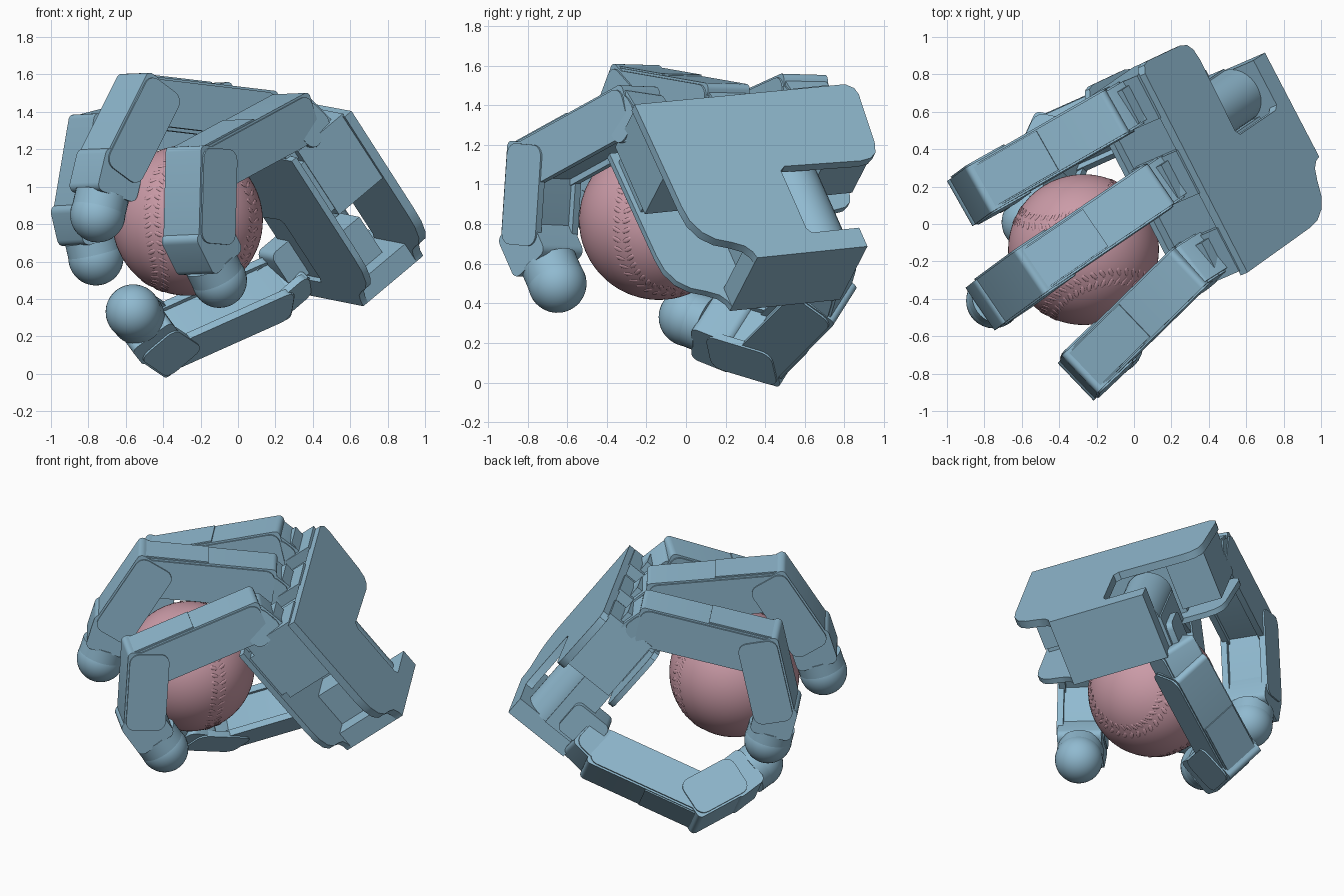
import bpy, bmesh, math
from mathutils import Vector, Matrix

cube = bpy.data.objects.get("Cube")
if cube:
    bpy.data.objects.remove(cube)


def material(name, rgb):
    m = bpy.data.materials.new(name)
    m.use_nodes = True
    m.diffuse_color = (*rgb, 1)
    m.node_tree.nodes["Principled BSDF"].inputs["Base Color"].default_value = (*rgb, 1)
    return m


BLUE = material("steel blue", (0.28, 0.49, 0.63))
PINK = material("dusty pink", (0.60, 0.33, 0.39))


def finish(name, bm, frame, mat=BLUE):
    bmesh.ops.recalc_face_normals(bm, faces=bm.faces)
    me = bpy.data.meshes.new(name)
    bm.to_mesh(me)
    bm.free()
    me.materials.append(mat)
    ob = bpy.data.objects.new(name, me)
    ob.matrix_world = frame
    bpy.context.collection.objects.link(ob)
    bpy.ops.object.select_all(action="DESELECT")
    ob.select_set(True)
    bpy.context.view_layer.objects.active = ob
    bpy.ops.object.shade_smooth_by_angle(angle=math.radians(35))
    return ob


def box(name, frame, lo, hi, axis=0, r=0.0):
    """Box between two local corners; edges along one axis are rounded."""
    lo, hi = Vector(lo), Vector(hi)
    bm = bmesh.new()
    bmesh.ops.create_cube(bm, size=1)
    for v in bm.verts:
        v.co = Vector([(lo[i] + hi[i]) / 2 + v.co[i] * (hi[i] - lo[i]) for i in range(3)])
    if r:
        edges = [e for e in bm.edges if abs((e.verts[0].co - e.verts[1].co)[axis]) > 1e-4]
        bmesh.ops.bevel(bm, geom=edges, offset=r, segments=5, profile=0.5, affect="EDGES")
    return finish(name, bm, frame)


def plate(name, frame, outline, x0, x1):
    """Outline in the local y-z plane, extruded from x0 to x1."""
    bm = bmesh.new()
    face = bm.faces.new([bm.verts.new((x0, y, z)) for y, z in outline])
    out = bmesh.ops.extrude_face_region(bm, geom=[face])
    for v in out["geom"]:
        if isinstance(v, bmesh.types.BMVert):
            v.co.x = x1
    return finish(name, bm, frame)


def rod(name, frame, r, z0, z1):
    bm = bmesh.new()
    bmesh.ops.create_cone(bm, cap_ends=True, segments=32, radius1=r, radius2=r, depth=z1 - z0,
                          matrix=Matrix.Translation((0, 0, (z0 + z1) / 2)))
    return finish(name, bm, frame)


def frame_from(x, y, z, origin):
    m = Matrix((x, y, z)).transposed().to_4x4()
    m.translation = origin
    return m


# Palm frame: x out of the back of the hand, y across, z toward the fingers
X = Vector((0.726, 0.315, 0.611)).normalized()
Z = X.cross(Vector((-0.462, 0.883, 0.09))).normalized()
Y = Z.cross(X)
PALM = frame_from(X, Y, Z, Vector((0.99, 0.36, 0.63)))

# Back plate and palm plate, with the swept wrist edge and the thumb notch
wrist_curve = [(-0.29, 0.36), (-0.28, 0.27), (-0.24, 0.19), (-0.18, 0.14),
               (-0.10, 0.11), (-0.04, 0.08), (-0.01, 0.04), (0, 0)]
notch = [(0.63, 0), (0.63, 0.12), (0.36, 0.12), (0.34, 0.15), (0.34, 0.52), (0.37, 0.545)]
top = [(0.80, 0.53), (0.86, 0.54), (0.90, 0.57), (0.92, 0.63),
       (0.95, 0.94), (0.94, 0.98), (0.90, 1.01), (-0.30, 1.02)]
plate("back_plate", PALM, wrist_curve + notch + top, -0.05, 0)
plate("palm_plate", PALM, wrist_curve + notch + top, -0.44, -0.405)

# Wrist block and inner structure of the palm
box("wrist_block", PALM, (-0.43, 0.0, 0.0), (-0.01, 0.63, 0.12))
box("palm_core", PALM, (-0.41, 0.12, 0.11), (-0.14, 0.34, 0.36))
box("servo_shelf", PALM, (-0.41, -0.27, 0.64), (-0.04, 0.66, 0.96))
for i, y in enumerate((-0.145, 0.325, 0.78)):
    box(f"servo_{i}", PALM, (-0.37, y - 0.13, 0.60), (-0.04, y + 0.13, 1.03))
    box(f"servo_lip_{i}", PALM, (-0.30, y - 0.10, 1.02), (-0.12, y + 0.10, 1.10))
    box(f"servo_tab_{i}", PALM, (-0.43, y - 0.08, 0.98), (-0.36, y + 0.08, 1.06))

# Thumb motor in the notch, with its bracket
rod("thumb_motor", PALM @ Matrix.Translation((-0.21, 0.49, 0)), 0.15, 0.11, 0.58)
box("motor_mount", PALM, (-0.41, 0.33, 0.11), (-0.21, 0.65, 0.54))
box("thumb_bracket", PALM, (-0.54, 0.52, 0.14), (-0.28, 0.69, 0.36), 1, 0.04)


def link(name, p, q, lat, start, end, wide=0.27, thick=0.26):
    """One finger link: side panels around a body recessed on its inner side."""
    d = (q - p).normalized()
    f = frame_from(lat, d.cross(lat), d, p)
    n = (q - p).length
    w, t = wide / 2, thick / 2
    box(name, f, (-w, -t + 0.03, -start), (w, t, n + end), 0, 0.03)
    for s in (-1, 1):
        a, b = sorted((s * (w - 0.03), s * (w + 0.01)))
        box(f"{name}_side_panel_{'left' if s > 0 else 'right'}", f, (a, -t, 0.01 - start),
            (b, t - 0.012, n + end - 0.01), 0, 0.06)


def finger(name, root, base, knee, joint, tip):
    root, base, knee, joint, tip = map(Vector, (root, base, knee, joint, tip))
    lat = (knee - base).cross(tip - knee).normalized()
    # keep the link frames square to the bending plane
    knee, joint, tip = [v - lat * (v - base).dot(lat) for v in (knee, joint, tip)]
    aim = (base - root).normalized()
    side = (lat - aim * lat.dot(aim)).normalized()
    link(name + "_knuckle", root, base, side, 0.0, 0.05, 0.24, 0.22)
    link(name + "_long_link", base, knee, lat, 0.07, 0.08, 0.255)
    link(name + "_middle_link", knee, joint, lat, 0.11, 0.04, 0.275)
    # raised cover on the outer half of the long link
    d = (knee - base).normalized()
    f = frame_from(lat, d.cross(lat), d, base)
    n = (knee - base).length
    box(name + "_cover", f, (-0.12, 0.1, n * 0.5), (0.12, 0.138, n + 0.05))
    # rounded fingertip on a flat-sided mount
    d = (tip - joint).normalized()
    f = frame_from(lat, d.cross(lat), d, joint)
    n = (tip - joint).length
    box(name + "_tip_mount", f, (-0.138, -0.13, -0.09), (0.138, 0.13, n * 0.6), 0, 0.04)
    rod(name + "_tip_collar", f, 0.145, n * 0.55, n)
    bm = bmesh.new()
    bmesh.ops.create_uvsphere(bm, u_segments=32, v_segments=20, radius=0.148,
                              matrix=Matrix.Translation((0, 0, n)))
    finish(name + "_tip", bm, f)


def palm_point(x, y, z):
    return PALM @ Vector((x, y, z))


finger("first_finger", palm_point(-0.23, -0.145, 0.98), (0.28, -0.25, 1.36),
       (-0.20, -0.72, 1.10), (-0.20, -0.755, 0.72), (-0.10, -0.65, 0.50))
finger("second_finger", palm_point(-0.23, 0.325, 0.98), (0.08, 0.17, 1.385),
       (-0.51, -0.23, 1.455), (-0.69, -0.37, 1.09), (-0.75, -0.41, 0.85))
finger("third_finger", palm_point(-0.23, 0.78, 0.98), (-0.13, 0.58, 1.42),
       (-0.74, 0.23, 1.26), (-0.815, 0.185, 0.84), (-0.76, 0.20, 0.62))
finger("thumb", palm_point(-0.42, 0.62, 0.17), (0.17, 0.68, 0.44),
       (-0.40, 0.425, 0.185), (-0.49, 0.20, 0.24), (-0.56, 0.01, 0.33))

# Ball
R = 0.403
BALL = (Matrix.Translation((-0.27, -0.137, 0.82)) @ Matrix.Rotation(math.radians(17), 4, "Z")
        @ Matrix.Rotation(math.pi / 2, 4, "X") @ Matrix.Rotation(-math.pi / 4, 4, "Y"))
bm = bmesh.new()
bmesh.ops.create_uvsphere(bm, u_segments=64, v_segments=40, radius=R)
finish("ball", bm, BALL, PINK)


def seam(t):
    return Vector((0.72 * math.cos(t) + 0.28 * math.cos(3 * t),
                   0.9 * math.sin(2 * t),
                   0.72 * math.sin(t) - 0.28 * math.sin(3 * t))).normalized()


# Low raised stitches: slanted beads in pairs along the seam
bm = bmesh.new()
COUNT = 90
for i in range(COUNT):
    t = 2 * math.pi * i / COUNT
    up = seam(t)
    along = (seam(t + 0.01) - seam(t - 0.01)).normalized()
    across = up.cross(along).normalized()
    for s in (-1, 1):
        d = (across * s + along * 0.5).normalized()
        spot = (up + across * s * 0.07).normalized()
        m = frame_from(d, up.cross(d), up, spot * (R - 0.001))
        bmesh.ops.create_icosphere(bm, subdivisions=2, radius=1,
                                   matrix=m @ Matrix.Diagonal((0.028, 0.012, 0.004, 1)))
finish("ball_stitches", bm, BALL, PINK)
